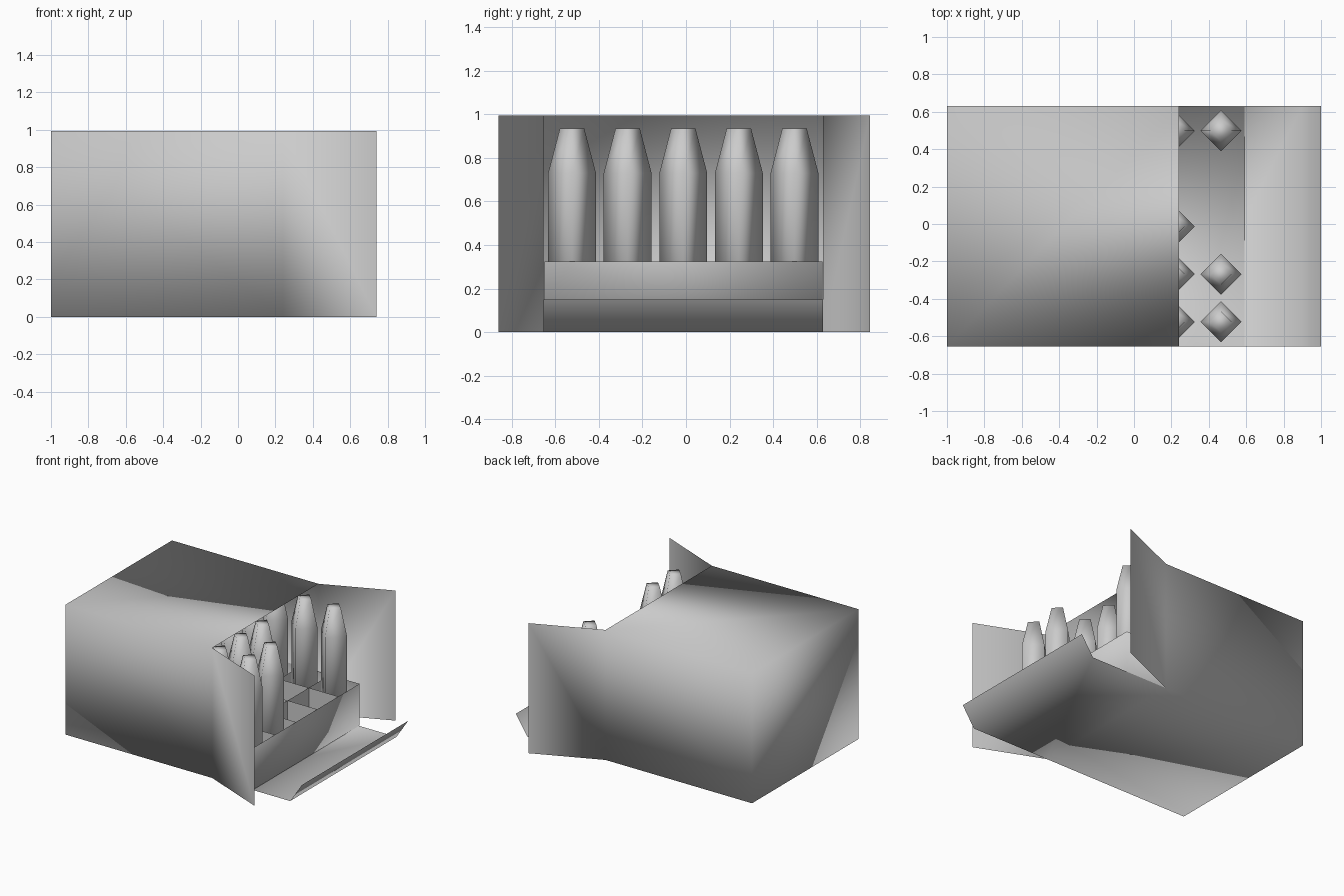
import bpy, bmesh
from mathutils import Vector, Matrix

old = bpy.data.objects.get("Cube")
if old:
    bpy.data.objects.remove(old)

grey = bpy.data.materials.new("plain_grey")
grey.use_nodes = True
colour = (0.6, 0.6, 0.6, 1)
grey.diffuse_color = colour
grey.node_tree.nodes["Principled BSDF"].inputs["Base Color"].default_value = colour

Y0, Y1 = -0.655, 0.63


def finish(name, bm, smooth=True):
    mesh = bpy.data.meshes.new(name)
    for f in bm.faces:
        f.smooth = smooth
    bm.to_mesh(mesh)
    bm.free()
    mesh.materials.append(grey)
    obj = bpy.data.objects.new(name, mesh)
    bpy.context.collection.objects.link(obj)
    return obj


def open_box(x0, x1, y0, y1, z0, z1, open_dir):
    """Thin-walled box with the side facing open_dir left out."""
    bm = bmesh.new()
    size = Vector((x1 - x0, y1 - y0, z1 - z0))
    centre = Vector((x0 + x1, y0 + y1, z0 + z1)) / 2
    bmesh.ops.create_cube(bm, size=1, matrix=Matrix.Translation(centre) @ Matrix.Diagonal(size.to_4d()))
    bm.normal_update()
    lid = [f for f in bm.faces if f.normal.dot(Vector(open_dir)) > 0.9]
    bmesh.ops.delete(bm, geom=lid, context='FACES_ONLY')
    return bm


def fold(bm, edge, offset):
    """Extrude an edge into a flap and return the new outer edge."""
    geom = bmesh.ops.extrude_edge_only(bm, edges=[edge])["geom"]
    bmesh.ops.translate(bm, verts=[g for g in geom if isinstance(g, bmesh.types.BMVert)], vec=offset)
    return next(g for g in geom if isinstance(g, bmesh.types.BMEdge))


# Carton lying on its side, with two side flaps and a lipped bottom flap
bm = open_box(-1, 0.24, Y0, Y1, 0, 0.995, (1, 0, 0))
rim = [e for e in bm.edges if e.is_boundary]
for edge in rim:
    mid = (edge.verts[0].co + edge.verts[1].co) / 2
    if mid.z < 0.01:
        outer = fold(bm, edge, (0.66, 0, 0))
        fold(bm, outer, (0.1, 0, 0.15))
    elif abs(mid.y) > 0.5:
        fold(bm, edge, (0.5, 0.215 if mid.y > 0 else -0.205, 0))
bmesh.ops.recalc_face_normals(bm, faces=bm.faces)
finish("carton", bm)

# Sliding tray with crossing dividers
N = 5
TX0, TX1 = -0.66, 0.59
TY0, TY1 = Y0 + 0.004, Y1 - 0.004
TOP, FLOOR = 0.325, 0.005
dx, dy = (TX1 - TX0) / N, (TY1 - TY0) / N
finish("tray", open_box(TX0, TX1, TY0, TY1, FLOOR, TOP, (0, 0, 1)))

bm = bmesh.new()


def panel(a, b):
    ends = [(*a, FLOOR), (*b, FLOOR), (*b, TOP), (*a, TOP)]
    bm.faces.new([bm.verts.new(p) for p in ends])


for i in range(1, N):
    panel((TX0 + i * dx, TY0), (TX0 + i * dx, TY1))
    panel((TX0, TY0 + i * dy), (TX1, TY0 + i * dy))
finish("tray_dividers", bm, False)

# Four-sided bottles, corner forward; a few cells near the opening are empty
PROFILE = [(0.11, 0.01), (0.11, 0.73), (0.056, 0.935)]
CORNERS = [(1, 0), (0, 1), (-1, 0), (0, -1)]
EMPTY = {(4, 2), (4, 3), (3, 3)}


def bottle(name, x, y):
    bm = bmesh.new()
    rings = [[bm.verts.new((x + r * cx, y + r * cy, z)) for cx, cy in CORNERS] for r, z in PROFILE]
    for low, high in zip(rings, rings[1:]):
        for k in range(4):
            n = (k + 1) % 4
            bm.faces.new((low[k], low[n], high[n], high[k]))
    bm.faces.new(rings[-1])
    bm.faces.new(rings[0][::-1])
    finish(name, bm)


for i in range(N):
    for j in range(N):
        if (i, j) not in EMPTY:
            bottle(f"bottle_{i + 1}_{j + 1}", TX0 + (i + 0.5) * dx, TY0 + (j + 0.5) * dy)
